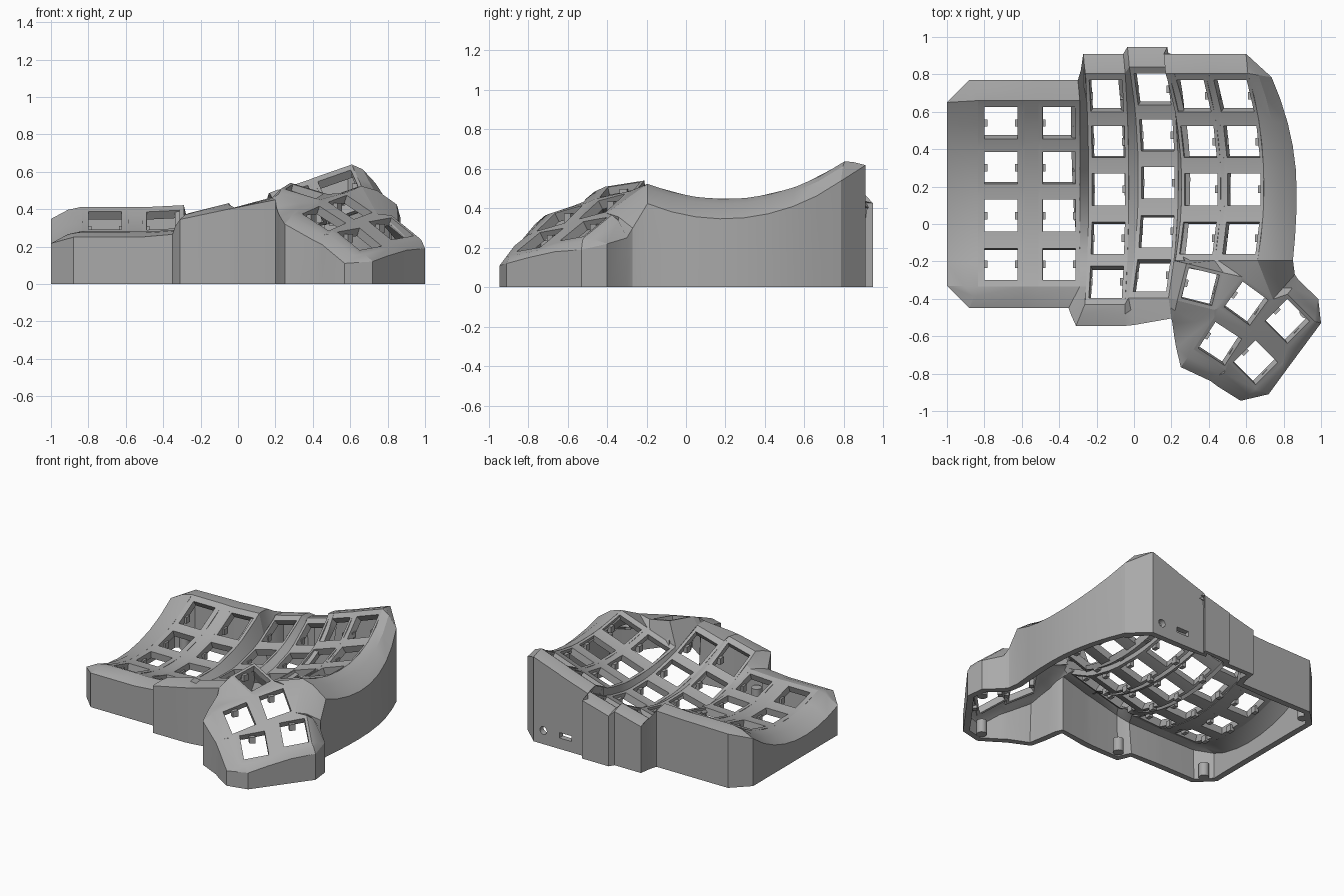
import bpy
import bmesh
from math import radians, sqrt
from mathutils import Vector, Matrix

if "Cube" in bpy.data.objects:
    bpy.data.objects.remove(bpy.data.objects["Cube"])

grey = bpy.data.materials.new("case_grey")
grey.use_nodes = True
colour = (0.4, 0.4, 0.4, 1)
grey.diffuse_color = colour
grey.node_tree.nodes["Principled BSDF"].inputs["Base Color"].default_value = colour


def make(name, faces, thick=0.0, cutters=()):
    """Object from faces given as point lists, welded, thickened inwards."""
    bm = bmesh.new()
    for face in faces:
        bm.faces.new([bm.verts.new(p) for p in face])
    bmesh.ops.remove_doubles(bm, verts=bm.verts, dist=0.0005)
    return finish(name, bm, thick, cutters)


def finish(name, bm, thick=0.0, cutters=()):
    mesh = bpy.data.meshes.new(name)
    bm.to_mesh(mesh)
    bm.free()
    mesh.materials.append(grey)
    ob = bpy.data.objects.new(name, mesh)
    bpy.context.collection.objects.link(ob)
    bpy.ops.object.select_all(action='DESELECT')
    bpy.context.view_layer.objects.active = ob
    ob.select_set(True)
    if thick:
        mod = ob.modifiers.new("thickness", 'SOLIDIFY')
        mod.thickness, mod.offset = thick, -1
        bpy.ops.object.modifier_apply(modifier=mod.name)
    for cutter in cutters:
        mod = ob.modifiers.new("port", 'BOOLEAN')
        mod.object, mod.operation, mod.solver = cutter, 'DIFFERENCE', 'EXACT'
        bpy.ops.object.modifier_apply(modifier=mod.name)
    bpy.ops.object.shade_smooth_by_angle(angle=radians(25))
    return ob


PLATE, WALL, HOLE = 0.05, 0.045, 0.088


class Column:
    """One curved key column: an arc along y, tilted along x."""

    def __init__(self, x, half, base, slope, mid, bow, radius, rows):
        self.x, self.half, self.base, self.slope = x, half, base, slope
        self.mid, self.bow, self.radius, self.rows = mid, bow, radius, rows
        self.lo, self.hi = rows[0] - 0.12, rows[-1] + 0.12

    def at(self, dx, y):
        rise = self.radius - sqrt(self.radius ** 2 - (y - self.mid) ** 2)
        return Vector((self.x + dx - self.bow * rise, y, self.base + self.slope * dx + rise))

    def left(self, y):
        return self.at(-self.half, y)

    def right(self, y):
        return self.at(self.half, y)

    def faces(self):
        xs = [-self.half, -HOLE, HOLE, self.half]
        ys = [self.lo] + [r + s for r in self.rows for s in (-0.085, 0.085)] + [self.hi]
        for j in range(len(ys) - 1):
            for i in range(3):
                if not (i == 1 and j % 2 == 1):
                    yield [self.at(xs[i], ys[j]), self.at(xs[i + 1], ys[j]),
                           self.at(xs[i + 1], ys[j + 1]), self.at(xs[i], ys[j + 1])]


side_rows = [-0.215, 0.045, 0.30, 0.54]
main_rows = [-0.31, -0.075, 0.185, 0.44, 0.685]
outer_col = Column(-0.71, 0.125, 0.205, 0.0, 0.05, 0, 1.0, side_rows)
second_col = Column(-0.40, 0.11, 0.208, 0.05, 0.05, 0, 1.0, side_rows)
third_col = Column(-0.135, 0.107, 0.195, 0.25, 0.2, 0.1, 1.05, main_rows)
middle_col = Column(0.13, 0.107, 0.225, 0.27, 0.235, 0.25, 1.05, [r + 0.035 for r in main_rows])
fifth_col = Column(0.36, 0.105, 0.33, 0.33, 0.2, 0.45, 1.05, main_rows[1:])
last_col = Column(0.59, 0.105, 0.41, 0.35, 0.2, 0.45, 1.05, main_rows[1:])
columns = [outer_col, second_col, third_col, middle_col, fifth_col, last_col]
for n, col in enumerate(columns):
    make(f"key_column_{n + 1}", col.faces(), PLATE)


def web(name, a, b, a_range, b_range, steps=16):
    """Strip joining the right edge of column a to the left edge of b."""
    def pair(t):
        return (a.right(a_range[0] + t * (a_range[1] - a_range[0])),
                b.left(b_range[0] + t * (b_range[1] - b_range[0])))
    faces = []
    for i in range(steps):
        (p, q), (r, s) = pair(i / steps), pair((i + 1) / steps)
        faces.append([p, q, s, r])
    make(name, faces, PLATE)


side = (outer_col.lo, outer_col.hi)
short = (fifth_col.lo, fifth_col.hi)
web("web_1", outer_col, second_col, side, side)
web("web_2", second_col, third_col, side, side)
web("web_3", third_col, middle_col, (third_col.lo, third_col.hi), (middle_col.lo, middle_col.hi))
web("web_4", middle_col, fifth_col, (fifth_col.lo, middle_col.hi), short)
web("web_5", fifth_col, last_col, short, short)


# Thumb cluster keys: centre, turn, slope along x and y
class ThumbKey:
    def __init__(self, x, y, z, turn, sx=-0.317, sy=0.497):
        self.c, self.turn, self.sx, self.sy = Vector((x, y, z)), turn, sx, sy

    def at(self, u, v):
        d = Matrix.Rotation(radians(self.turn), 3, 'Z') @ Vector((u, v, 0))
        return self.c + d + Vector((0, 0, d.x * self.sx + d.y * self.sy))

    def ring(self, h):
        return [self.at(u * h, v * h) for u, v in ((-1, -1), (1, -1), (1, 1), (-1, 1))]


thumbs = [ThumbKey(0.355, -0.335, 0.495, -14, -0.25, 0.22),
          ThumbKey(0.60, -0.425, 0.41, -36), ThumbKey(0.82, -0.52, 0.295, -45),
          ThumbKey(0.46, -0.64, 0.35, -33), ThumbKey(0.65, -0.74, 0.24, -45)]
A, B, C, D, E = [t.ring(0.102) for t in thumbs]
faces = []
for t in thumbs:
    out, hole = t.ring(0.102), t.ring(0.084)
    for i in range(4):
        j = (i + 1) % 4
        faces.append([out[i], out[j], hole[j], hole[i]])
faces += [[A[1], B[0], B[3], A[2]], [B[1], C[0], C[3], B[2]], [D[3], D[2], B[1], B[0]],
          [E[3], E[2], C[1], C[0]], [D[1], E[0], E[3], D[2]], [D[2], E[3], C[0], B[1]],
          [A[1], D[3], B[0]]]
# Bridges from the thumb cluster to the main columns
low = fifth_col.lo
mid_r, five_l, five_r = middle_col.right(low), fifth_col.left(low), fifth_col.right(low)
last_l, last_r = last_col.left(low), last_col.right(low)
faces += [[middle_col.right(middle_col.lo), A[0], A[3], mid_r], [mid_r, A[3], five_l],
          [A[3], A[2], five_r, five_l], [A[2], B[3], last_l, five_r], [B[3], B[2], last_r, last_l]]
make("thumb_cluster", faces, PLATE)

# Outline pairs, counterclockwise: plate edge point, wall top point
rim = []


def add(inner, x, y, z):
    rim.append((inner, Vector((x, y, z))))


for i in range(9):
    t = i / 8
    p = last_col.right(low + t * (last_col.hi - low))
    add(p, 0.87 - 0.21 * max(0, t - 0.38) ** 2 - 0.14 * (t - 0.38) ** 2, p.y - 0.02 * t, p.z - 0.1)
for col, y in ((last_col, 0.91), (fifth_col, 0.91), (middle_col, 0.947), (third_col, 0.91)):
    for p in (col.right(col.hi), col.left(col.hi)):
        add(p, p.x - 0.01, y, p.z - 0.02)
add(third_col.left(0.66), -0.285, 0.82, 0.38)
add(second_col.right(side[1]), -0.30, 0.77, 0.41)
add(second_col.left(side[1]), -0.525, 0.77, 0.40)
add(outer_col.right(side[1]), -0.60, 0.77, 0.40)
add(outer_col.left(side[1]), -0.88, 0.77, 0.395)
for i in range(9):
    p = outer_col.left(side[1] + i / 8 * (side[0] - side[1]))
    add(p, -1, 0.65 - i / 8 * 0.98, p.z - 0.065)
add(outer_col.left(side[0]), -0.88, -0.45, 0.25)
add(outer_col.right(side[0]), -0.60, -0.45, 0.25)
add(second_col.left(side[0]), -0.525, -0.45, 0.25)
add(second_col.right(side[0]), -0.35, -0.45, 0.265)
add(third_col.left(side[0]), -0.335, -0.49, 0.31)
add(third_col.left(third_col.lo), -0.31, -0.545, 0.345)
add(third_col.right(third_col.lo), -0.05, -0.545, 0.40)
add(middle_col.left(middle_col.lo), 0.0, -0.54, 0.41)
add(middle_col.right(middle_col.lo), 0.20, -0.505, 0.45)
# Thumb part of the outline
for p, x, y, z in ((A[0], 0.205, -0.53, 0.41), (A[1], 0.215, -0.60, 0.38), (D[3], 0.225, -0.66, 0.36),
                   (D[0], 0.25, -0.765, 0.32), (D[1], 0.41, -0.84, 0.23), (E[0], 0.45, -0.87, 0.21),
                   (E[1], 0.57, -0.945, 0.11), (E[1], 0.72, -0.91, 0.12), (E[2], 0.80, -0.80, 0.15),
                   (C[1], 0.90, -0.665, 0.18), (C[2], 1.0, -0.53, 0.19), (C[2], 0.985, -0.40, 0.22),
                   (C[3], 0.88, -0.30, 0.25), (B[2], 0.86, -0.27, 0.30)):
    add(p, x, y, z)

loops = []
for p, q in rim:
    shoulder = p.lerp(q, 0.45)
    shoulder.z = p.z * 0.75 + q.z * 0.25
    loops.append((p, shoulder, q, Vector((q.x, q.y, 0))))
faces = []
for n, a in enumerate(loops):
    b = loops[(n + 1) % len(loops)]
    for k in range(3):
        quad = []
        for p in (a[k + 1], b[k + 1], b[k], a[k]):
            if all((p - q).length > 0.0005 for q in quad):
                quad.append(p)
        if len(quad) > 2:
            faces.append(quad)

# Cable ports in the back wall
bm = bmesh.new()
bmesh.ops.create_cone(bm, cap_ends=True, segments=24, radius1=0.028, radius2=0.028, depth=0.3,
                      matrix=Matrix.Translation((0.52, 0.91, 0.1)) @ Matrix.Rotation(radians(90), 4, 'X'))
round_port = finish("round_port_cutter", bm)
bm = bmesh.new()
bmesh.ops.create_cube(bm, size=1, matrix=Matrix.Translation((0.34, 0.91, 0.1)) @ Matrix.Diagonal((0.1, 0.3, 0.04, 1)))
square_port = finish("square_port_cutter", bm)
make("case_wall", faces, WALL, (round_port, square_port))
for cutter in (round_port, square_port):
    bpy.data.objects.remove(cutter)

# Small switch clips on both sides of every opening
bm = bmesh.new()
spots = [(c.at(s * HOLE, r), 0) for c in columns for r in c.rows for s in (-1, 1)]
spots += [(t.at(s * 0.084, 0), t.turn) for t in thumbs for s in (-1, 1)]
for p, turn in spots:
    bmesh.ops.create_cube(bm, size=1, matrix=Matrix.Translation(p - Vector((0, 0, 0.045)))
                          @ Matrix.Rotation(radians(turn), 4, 'Z') @ Matrix.Diagonal((0.03, 0.04, 0.045, 1)))
finish("switch_clips", bm)

# Screw posts along the inside of the wall
bm = bmesh.new()
for x, y in ((-0.9, 0.67), (-0.9, -0.35), (-0.25, -0.46), (0.7, 0.77), (0.6, -0.86), (0.92, -0.47)):
    bmesh.ops.create_cone(bm, cap_ends=True, segments=20, radius1=0.035, radius2=0.035, depth=0.1,
                          matrix=Matrix.Translation((x, y, 0.05)))
finish("screw_posts", bm)
